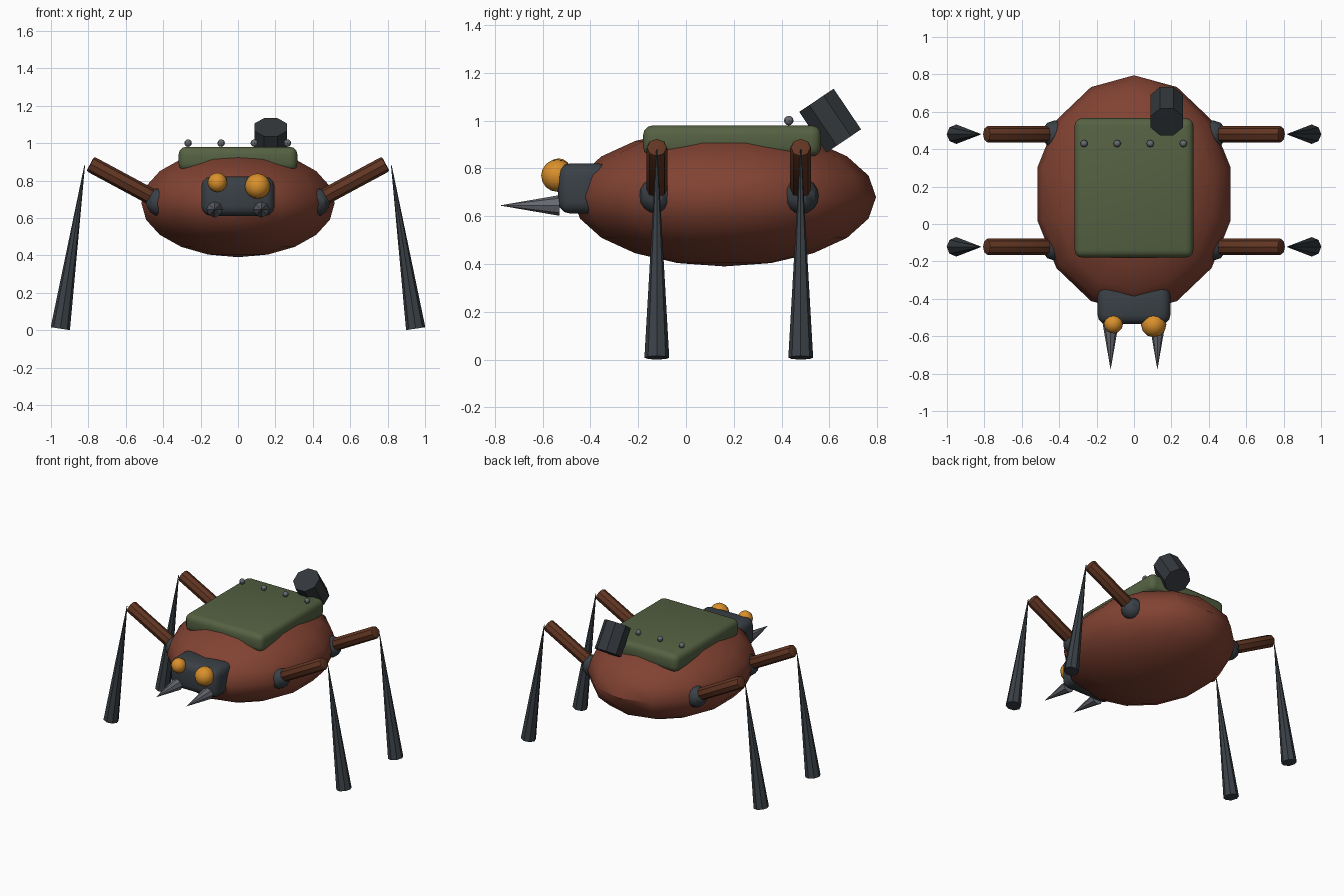
import bpy
import math
from mathutils import Vector

cube = bpy.data.objects.get("Cube")
if cube:
    bpy.data.objects.remove(cube, do_unlink=True)


def material(name, rgb):
    mat = bpy.data.materials.new(name)
    mat.use_nodes = True
    mat.diffuse_color = (*rgb, 1)
    mat.node_tree.nodes["Principled BSDF"].inputs["Base Color"].default_value = (*rgb, 1)
    return mat


RUST = material("rust_red", (0.22, 0.055, 0.032))
GREEN = material("olive_green", (0.09, 0.12, 0.055))
BROWN = material("leg_brown", (0.12, 0.036, 0.016))
DARK = material("dark_metal", (0.042, 0.052, 0.062))
CHARCOAL = material("charcoal", (0.033, 0.038, 0.044))
GREY = material("grey_metal", (0.13, 0.14, 0.16))
AMBER = material("amber", (0.7, 0.28, 0.025))


def finish(name, mat, bevel=0, segments=3, smooth=True):
    """Name, colour, bevel and shade the active object."""
    obj = bpy.context.object
    obj.name = name
    obj.data.materials.append(mat)
    bpy.ops.object.transform_apply(location=False, rotation=False, scale=True)
    if bevel:
        mod = obj.modifiers.new("rounded_edges", 'BEVEL')
        mod.width = bevel
        mod.segments = segments
        mod.limit_method = 'ANGLE'
        mod.angle_limit = math.radians(60)
        bpy.ops.object.modifier_apply(modifier=mod.name)
    if smooth:
        bpy.ops.object.shade_smooth_by_angle(angle=math.radians(35))
    return obj


def ball(name, mat, loc, radii, segments=12, rings=8):
    bpy.ops.mesh.primitive_uv_sphere_add(segments=segments, ring_count=rings, location=loc)
    bpy.context.object.scale = radii
    return finish(name, mat)


def box(name, mat, loc, size, bevel):
    bpy.ops.mesh.primitive_cube_add(size=1, location=loc)
    bpy.context.object.scale = size
    return finish(name, mat, bevel)


def rod(name, mat, start, end, r1, r2, sides=8, bevel=0, smooth=False):
    """Tapered rod between two points."""
    start, end = Vector(start), Vector(end)
    axis = end - start
    bpy.ops.mesh.primitive_cone_add(
        vertices=sides, radius1=r1, radius2=r2, depth=axis.length,
        location=(start + end) / 2, rotation=axis.to_track_quat('Z', 'Y').to_euler())
    return finish(name, mat, bevel, 2, smooth)


# Body and back plate
ball("body", RUST, (0, 0.16, 0.68), (0.53, 0.635, 0.29), 14, 10)
box("back_plate", GREEN, (0, 0.193, 0.915), (0.635, 0.745, 0.13), 0.04)

# Row of rivets
for i in range(4):
    ball(f"rivet_{i + 1}", GREY, (-0.267 + i * 0.177, 0.43, 1.0), (0.02,) * 3, 8, 6)

# Tilted canister at the rear
bpy.ops.mesh.primitive_cylinder_add(vertices=8, radius=0.094, depth=0.205,
                                    location=(0.175, 0.603, 1.0))
canister = finish("canister", CHARCOAL, smooth=False)
canister.rotation_mode = 'ZYX'
canister.rotation_mode = 'XYZ'
canister.rotation_euler = (math.radians(34), 0, 0)
for v in canister.data.vertices:
    x, y = v.co.x, v.co.y
    turn = math.pi / 8
    v.co.x = x * math.cos(turn) - y * math.sin(turn)
    v.co.y = x * math.sin(turn) + y * math.cos(turn)

# Head with uneven eyes and fangs
box("head", DARK, (0, -0.425, 0.716), (0.39, 0.22, 0.21), 0.05)
ball("eye_left", AMBER, (0.105, -0.538, 0.77), (0.068,) * 3)
ball("eye_right", AMBER, (-0.11, -0.533, 0.79), (0.052,) * 3)
for side, label in ((1, "left"), (-1, "right")):
    x = side * 0.125
    rod(f"fang_{label}", GREY, (x, -0.53, 0.645), (x, -0.78, 0.645), 0.043, 0)

# Four legs: hip joint, thigh and spike-like shin
for side, label in ((1, "left"), (-1, "right")):
    for y, place in ((-0.122, "front"), (0.48, "rear")):
        tag = f"{place}_{label}"
        ball(f"hip_{tag}", DARK, (side * 0.42, y, 0.685), (0.075,) * 3, 10, 8)
        rod(f"thigh_{tag}", BROWN, (side * 0.42, y, 0.69), (side * 0.79, y, 0.889),
            0.044, 0.044, 8, 0.01, True)
        rod(f"shin_{tag}", DARK, (side * 0.95, y, 0.008), (side * 0.82, y, 0.88),
            0.052, 0.002)
